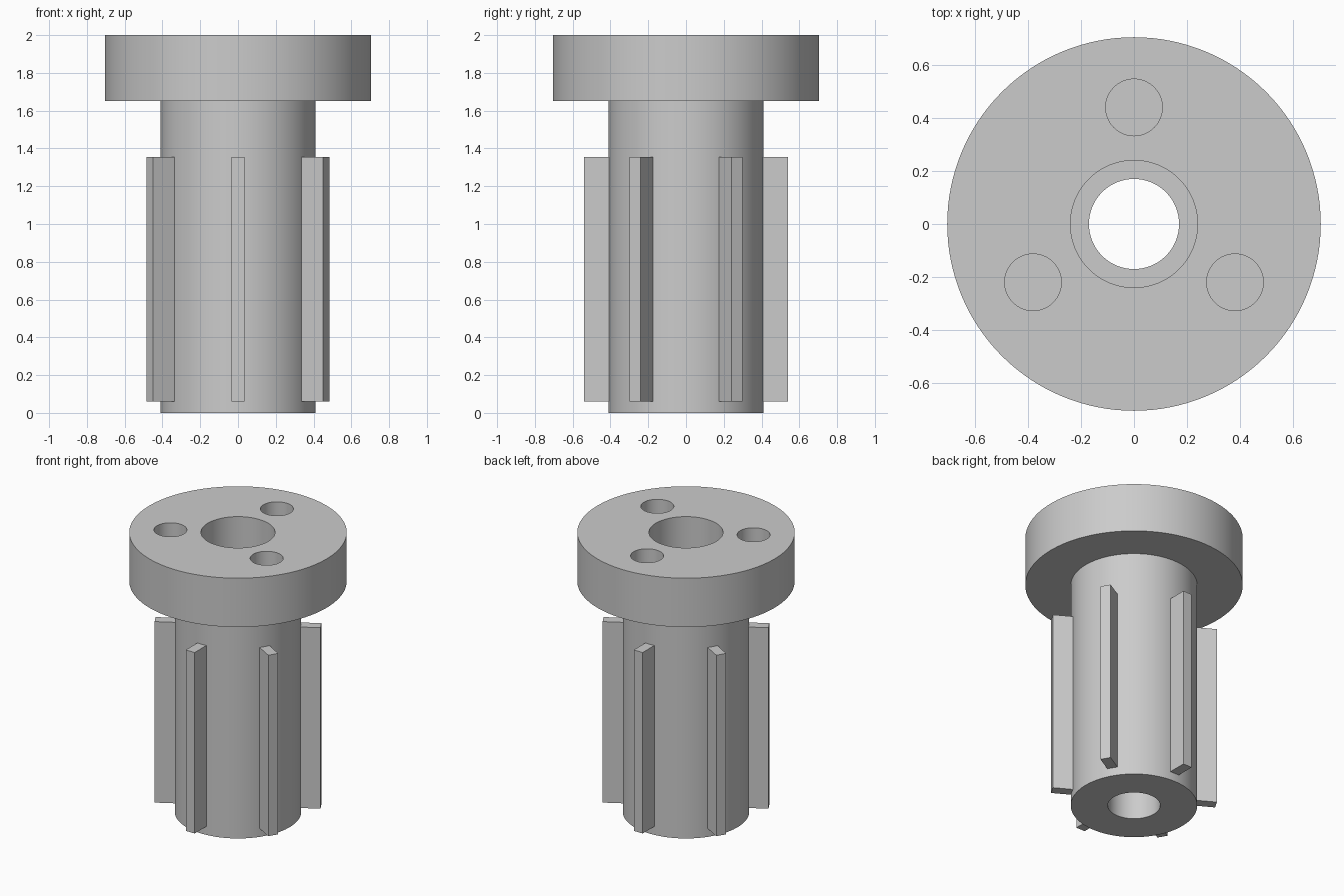
import bpy
import bmesh
from math import cos, sin, radians, tau
from mathutils import Matrix, Vector

if "Cube" in bpy.data.objects:
    bpy.data.objects.remove(bpy.data.objects["Cube"])

grey = bpy.data.materials.new("plain grey")
grey.use_nodes = True
grey.diffuse_color = (0.6, 0.6, 0.6, 1)
grey.node_tree.nodes["Principled BSDF"].inputs["Base Color"].default_value = (0.6, 0.6, 0.6, 1)


def make_object(name, bm):
    bmesh.ops.recalc_face_normals(bm, faces=bm.faces)
    mesh = bpy.data.meshes.new(name)
    bm.to_mesh(mesh)
    bm.free()
    mesh.materials.append(grey)
    obj = bpy.data.objects.new(name, mesh)
    bpy.context.collection.objects.link(obj)
    return obj


# Flanged sleeve: one closed profile (radius, height) turned about z
profile = [(0.17, 0), (0.41, 0), (0.41, 1.65), (0.705, 1.65),
           (0.705, 2), (0.24, 2), (0.24, 1.1), (0.17, 1.1)]
bm = bmesh.new()
verts = [bm.verts.new((r, 0, z)) for r, z in profile]
edges = [bm.edges.new((a, b)) for a, b in zip(verts, verts[1:] + verts[:1])]
bmesh.ops.spin(bm, geom=verts + edges, cent=(0, 0, 0), axis=(0, 0, 1),
               angle=tau, steps=128, use_merge=True)
bmesh.ops.remove_doubles(bm, verts=bm.verts, dist=0.0001)
sleeve = make_object("flanged_sleeve", bm)

# Three blind holes in the top of the flange
bm = bmesh.new()
for angle in (90, 210, 330):
    a = radians(angle)
    spot = Matrix.Translation((0.44 * cos(a), 0.44 * sin(a), 1.9))
    bmesh.ops.create_cone(bm, cap_ends=True, segments=64, radius1=0.107,
                          radius2=0.107, depth=0.3, matrix=spot)
cutter = make_object("hole_cutter", bm)
cutter.hide_render = True
cutter.hide_viewport = True
cut = sleeve.modifiers.new("blind holes", "BOOLEAN")
cut.operation = "DIFFERENCE"
cut.solver = "EXACT"
cut.object = cutter

# Apply the cut, then smooth the round walls and keep the rims sharp
bpy.context.view_layer.objects.active = sleeve
sleeve.select_set(True)
bpy.ops.object.modifier_apply(modifier=cut.name)
bpy.data.objects.remove(cutter)
bpy.ops.object.shade_smooth_by_angle(angle=radians(30))

# Six upright ribs around the sleeve
inner, outer, width, bottom, top = 0.36, 0.54, 0.07, 0.06, 1.355
for i in range(6):
    bm = bmesh.new()
    place = (Matrix.Rotation(radians(30 + 60 * i), 4, "Z")
             @ Matrix.Translation(((inner + outer) / 2, 0, (bottom + top) / 2))
             @ Matrix.Diagonal(Vector((outer - inner, width, top - bottom, 1))))
    bmesh.ops.create_cube(bm, size=1, matrix=place)
    make_object(f"rib_{i + 1}", bm)
